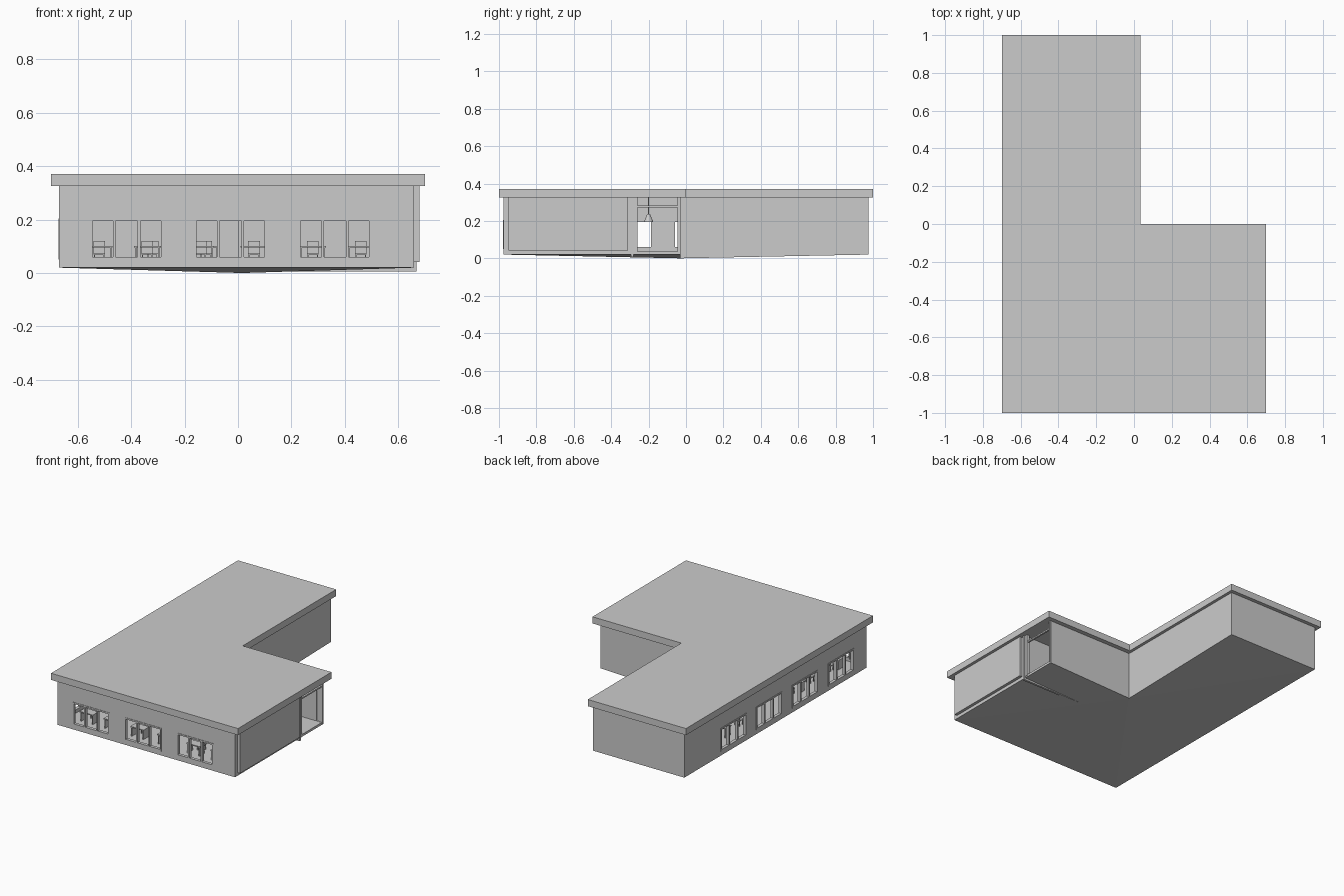
import bpy, bmesh, math
from mathutils import Matrix, Vector

if "Cube" in bpy.data.objects:
    bpy.data.objects.remove(bpy.data.objects["Cube"])


def finish(name, bm):
    bmesh.ops.recalc_face_normals(bm, faces=bm.faces)
    me = bpy.data.meshes.new(name)
    bm.to_mesh(me)
    bm.free()
    ob = bpy.data.objects.new(name, me)
    bpy.context.collection.objects.link(ob)
    return ob


def add_box(bm, x0, x1, y0, y1, z0, z1):
    m = Matrix.Translation(((x0 + x1) / 2, (y0 + y1) / 2, (z0 + z1) / 2))
    m = m @ Matrix.Diagonal((x1 - x0, y1 - y0, z1 - z0, 1))
    bmesh.ops.create_cube(bm, size=1, matrix=m)


def boxes(name, items):
    bm = bmesh.new()
    for b in items:
        add_box(bm, *b)
    return finish(name, bm)


def loop(bm, pts, z):
    return [bm.verts.new((x, y, z)) for x, y in pts]


def bridge(bm, a, b):
    n = len(a)
    for i in range(n):
        j = (i + 1) % n
        bm.faces.new((a[i], a[j], b[j], b[i]))


def ell(x0, x1, xi, y0, yi, y1):
    return [(x0, y0), (x1, y0), (x1, yi), (xi, yi), (xi, y1), (x0, y1)]


# Roof slab
bm = bmesh.new()
pts = ell(-0.70, 0.70, 0.035, -1, 0, 1)
lo, hi = loop(bm, pts, 0.325), loop(bm, pts, 0.37)
bridge(bm, lo, hi)
bm.faces.new(lo)
bm.faces.new(hi)
finish("roof", bm)

# Wall shell with floor; the underside dips to the inner corner
X0, X1, XI, Y0, YI, Y1 = -0.67, 0.66, 0.015, -0.975, -0.03, 0.975
T, FLOOR, TOP = 0.015, 0.035, 0.33
outer = ell(X0, X1, XI, Y0, YI, Y1)
inner = ell(X0 + T, X1 - T, XI - T, Y0 + T, YI - T, Y1 - T)
bm = bmesh.new()
bot, top = loop(bm, outer, 0.02), loop(bm, outer, TOP)
itop, ibot = loop(bm, inner, TOP), loop(bm, inner, FLOOR)
bot[3].co.z = 0
for a, b in ((bot, top), (top, itop), (itop, ibot)):
    bridge(bm, a, b)
bm.faces.new(ibot)
for i in (4, 5, 0, 1):
    bm.faces.new((bot[3], bot[i], bot[(i + 1) % 6]))
walls = finish("walls_and_floor", bm)

# Window and doorway openings
WZ0, WZ1, HALF = 0.05, 0.205, 0.138
front_c = [-0.417, -0.028, 0.363]
left_c = [0.45, 0.07, -0.315, -0.70]
cuts = [(c - HALF, c + HALF, Y0 - 0.02, Y0 + 0.03, WZ0, WZ1) for c in front_c]
cuts += [(X0 - 0.02, X0 + 0.03, c - HALF, c + HALF, WZ0, WZ1) for c in left_c]
cuts += [(X1 - 0.04, X1 + 0.05, -0.26, -0.042, FLOOR + 0.001, 0.36)]
cutter = boxes("opening_cutter", cuts)
cutter.hide_render = True
cutter.hide_viewport = True
mod = walls.modifiers.new("openings", "BOOLEAN")
mod.object = cutter
mod.solver = "EXACT"


# Window frames with two mullions each
def window(name, c, on_front):
    f = 0.01
    bars = [(-HALF, HALF, WZ0, WZ0 + f), (-HALF, HALF, WZ1 - f, WZ1)]
    for u in (-HALF, -HALF / 3 - f / 2, HALF / 3 - f / 2, HALF - f):
        bars.append((u, u + f, WZ0 + f, WZ1 - f))
    out = []
    for u0, u1, z0, z1 in bars:
        if on_front:
            out.append((c + u0, c + u1, Y0 - 0.003, Y0 + 0.018, z0, z1))
        else:
            out.append((X0 - 0.003, X0 + 0.018, c + u0, c + u1, z0, z1))
    boxes(name, out)


for i, c in enumerate(front_c):
    window(f"front_window_{i + 1}", c, True)
for i, c in enumerate(left_c):
    window(f"left_window_{i + 1}", c, False)

# Raised panel on the right end
boxes("right_panel", [(0.65, 0.68, -0.95, -0.31, 0.042, 0.33)])
# Corridor wall, running through the floor
boxes("corridor_wall", [(0.0, 0.668, -0.295, -0.28, 0.006, 0.33)])
# Entrance frame
boxes("entrance_frame", [(0.64, 0.663, -0.28, -0.26, 0.03, 0.33),
                         (0.64, 0.663, -0.045, -0.035, 0.03, 0.33),
                         (0.645, 0.657, -0.26, -0.045, 0.272, 0.282)])


# Desk and chair sets
def desk_set(x, y):
    z = FLOOR
    parts = [(x - 0.05, x + 0.05, y - 0.03, y + 0.03, z + 0.06, z + 0.067)]
    for sx in (-0.046, 0.04):
        parts.append((x + sx, x + sx + 0.006, y - 0.028, y + 0.028, z, z + 0.06))
    cy = y + 0.06
    parts += [(x - 0.022, x + 0.022, cy - 0.02, cy + 0.02, z + 0.034, z + 0.04),
              (x - 0.022, x + 0.022, cy + 0.016, cy + 0.022, z + 0.04, z + 0.085)]
    for sx in (-0.02, 0.015):
        for sy in (-0.018, 0.013):
            parts.append((x + sx, x + sx + 0.005, cy + sy, cy + sy + 0.005, z, z + 0.034))
    return parts


sets = []
for x in (-0.52, -0.34, -0.14, 0.06, 0.28, 0.46):
    for y in (-0.85, -0.64, -0.43):
        sets += desk_set(x, y)
for x in (-0.52, -0.32, -0.12):
    for y in (0.12, 0.36, 0.6, 0.82):
        sets += desk_set(x, y)
boxes("desks_and_chairs", sets)

# Pendant lamps
bm = bmesh.new()
spots = [(x, y) for x in (-0.42, -0.1) for y in (-0.62, -0.2, 0.25, 0.65)]
spots += [(0.25, -0.62), (0.3, -0.2)]
for x, y in spots:
    add_box(bm, x - 0.003, x + 0.003, y - 0.003, y + 0.003, 0.235, 0.33)
    bmesh.ops.create_cone(bm, cap_ends=True, segments=12, radius1=0.025, radius2=0.008,
                          depth=0.04, matrix=Matrix.Translation((x, y, 0.215)))
finish("pendant_lamps", bm)
